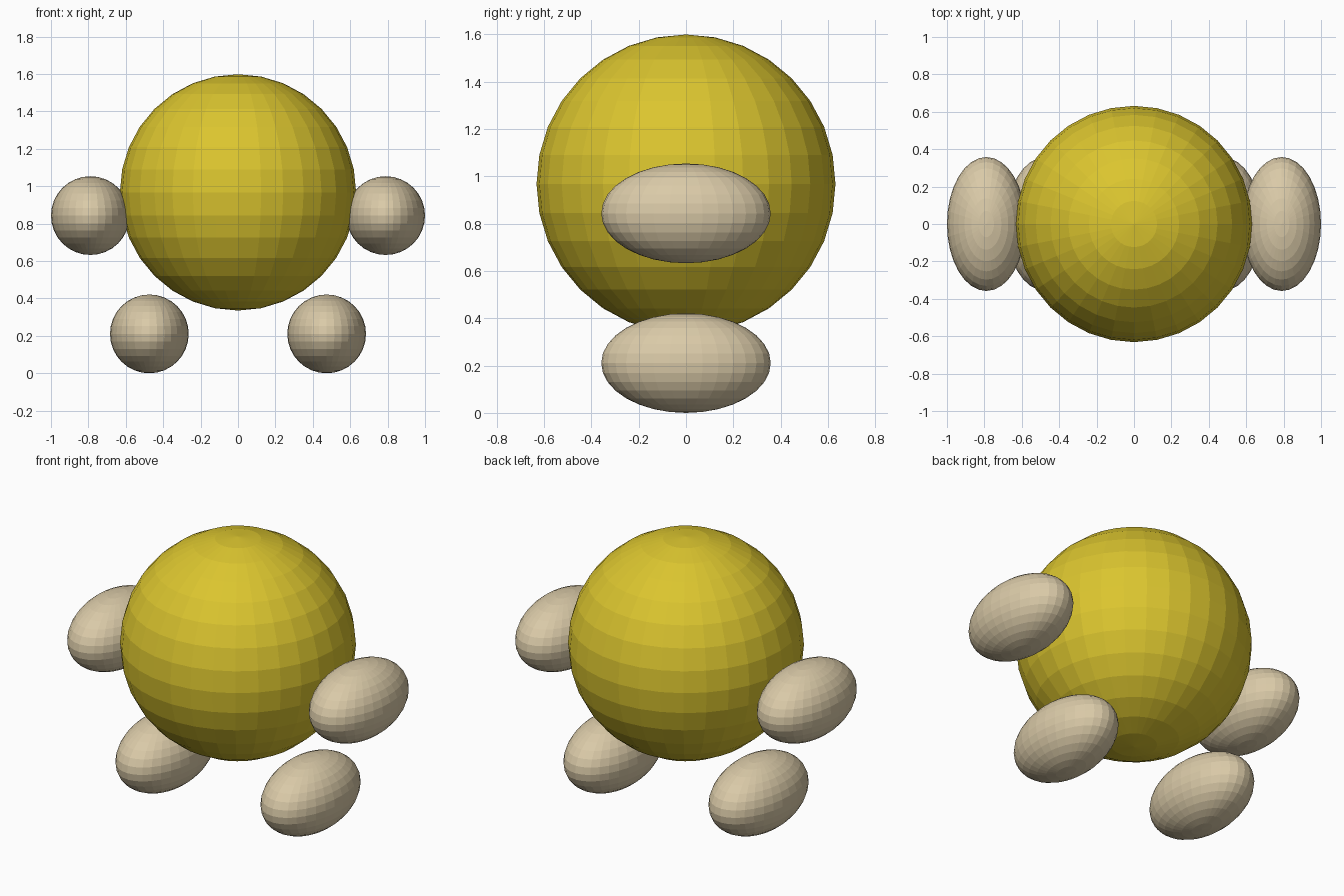
import bpy

if "Cube" in bpy.data.objects:
    bpy.data.objects.remove(bpy.data.objects["Cube"])


def material(name, rgb):
    m = bpy.data.materials.new(name)
    m.diffuse_color = (*rgb, 1.0)
    m.use_nodes = True
    m.node_tree.nodes["Principled BSDF"].inputs["Base Color"].default_value = m.diffuse_color
    return m


yellow = material("mustard yellow", (0.71, 0.56, 0.028))
beige = material("warm beige", (0.70, 0.59, 0.39))


def ellipsoid(name, centre, radii, mat):
    bpy.ops.mesh.primitive_uv_sphere_add(segments=32, ring_count=16, radius=1, location=centre)
    ob = bpy.context.object
    ob.name = name
    ob.scale = radii
    bpy.ops.object.transform_apply(location=False, rotation=False, scale=True)
    ob.data.materials.append(mat)
    return ob


# Round body
R = 0.6316
ellipsoid("body", (0, 0, 0.967), (R, R, R), yellow)

# Hands and feet, stretched front to back
LIMB = (0.2105, 0.358, 0.2105)
for side, s in (("left", -1), ("right", 1)):
    ellipsoid(side + "_hand", (s * 0.7895, 0, 0.843), LIMB, beige)
    ellipsoid(side + "_foot", (s * 0.474, 0, 0.2105), LIMB, beige)
